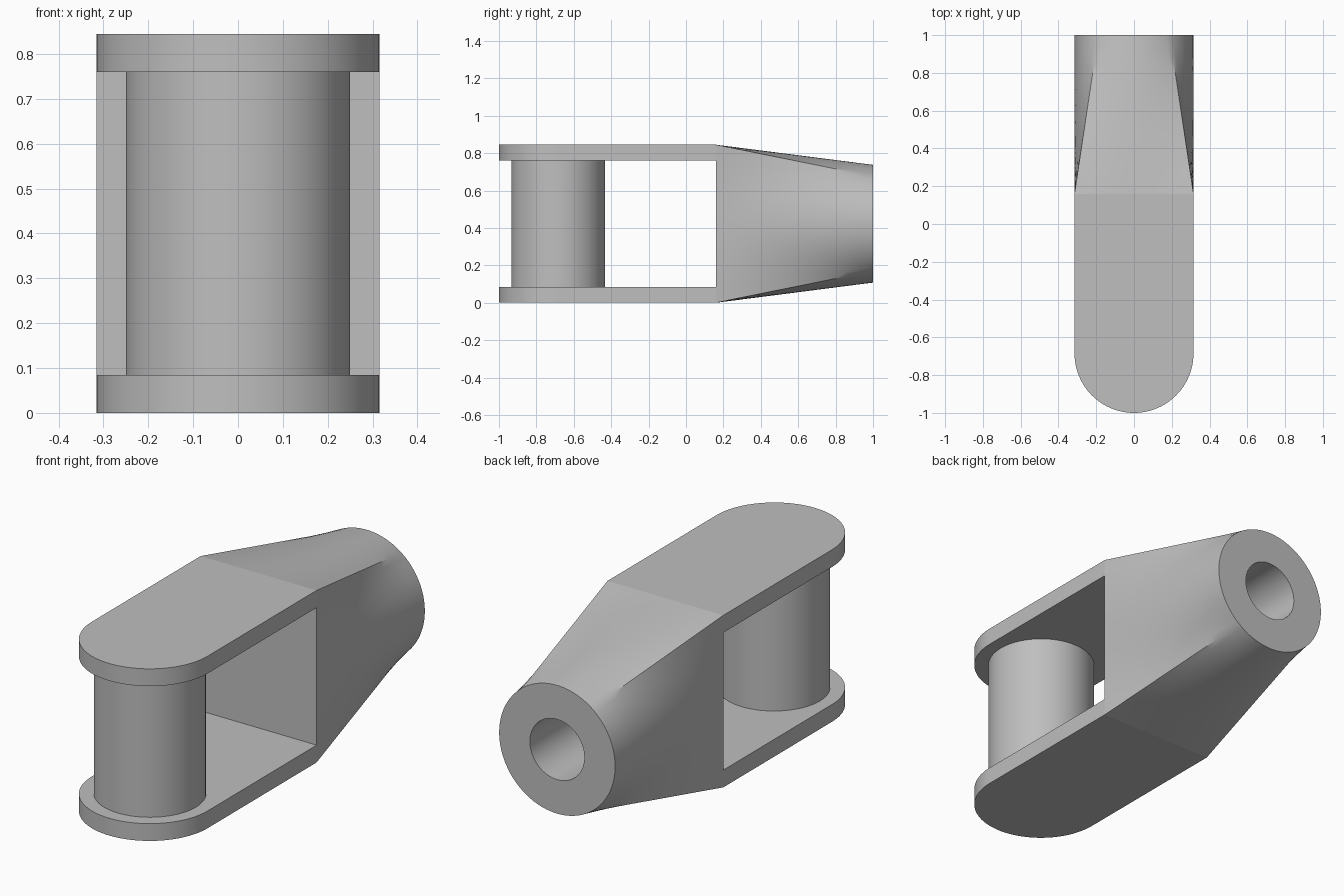
import bpy, bmesh, math

W = 0.315          # half width, also end radius
H = 0.845          # overall height
T = 0.085          # plate thickness
Y0 = 0.16          # where plates meet the tapered socket
MID = H / 2

if "Cube" in bpy.data.objects:
    bpy.data.objects.remove(bpy.data.objects["Cube"], do_unlink=True)

# Single plain grey material
grey = bpy.data.materials.new("plain grey")
grey.use_nodes = True
colour = (0.52, 0.52, 0.52, 1)
grey.diffuse_color = colour
grey.node_tree.nodes["Principled BSDF"].inputs["Base Color"].default_value = colour


def finish(name, bm):
    bmesh.ops.recalc_face_normals(bm, faces=bm.faces)
    mesh = bpy.data.meshes.new(name)
    bm.to_mesh(mesh)
    bm.free()
    mesh.materials.append(grey)
    obj = bpy.data.objects.new(name, mesh)
    bpy.context.collection.objects.link(obj)
    bpy.ops.object.select_all(action='DESELECT')
    obj.select_set(True)
    bpy.context.view_layer.objects.active = obj
    bpy.ops.object.shade_smooth_by_angle(angle=math.radians(25))
    return obj


def skin(name, rings):
    """Bridge a list of equal-length point rings and cap both ends."""
    bm = bmesh.new()
    loops = [[bm.verts.new(p) for p in ring] for ring in rings]
    n = len(loops[0])
    for a, b in zip(loops, loops[1:]):
        for i in range(n):
            j = (i + 1) % n
            bm.faces.new((a[i], a[j], b[j], b[i]))
    bm.faces.new(loops[0])
    bm.faces.new(loops[-1])
    return finish(name, bm)


# Fork plates: straight sides with a half-round front end
outline = [(W, Y0), (-W, Y0)]
for i in range(49):
    a = math.pi + math.pi * i / 48
    outline.append((W * math.cos(a), W - 1 + W * math.sin(a)))
for name, z in (("lower_plate", 0), ("upper_plate", H - T)):
    skin(name, [[(x, y, h) for x, y in outline] for h in (z, z + T)])

# Cross pin between the plates
circle = [2 * math.pi * i / 72 for i in range(72)]
skin("cross_pin", [[(0.25 * math.cos(a), -0.683 + 0.25 * math.sin(a), z)
                    for a in circle] for z in (T, H - T)])

# Ring angles, with vertices exactly on the rectangle corners
corner = math.atan2(MID, W)
stops = [0, corner, math.pi - corner, math.pi + corner,
         2 * math.pi - corner, 2 * math.pi]
angles = []
for a, b in zip(stops, stops[1:]):
    steps = max(2, round((b - a) / 0.075))
    angles += [a + (b - a) * i / steps for i in range(steps)]


def rect_point(a):
    c, s = math.cos(a), math.sin(a)
    k = 1 / max(abs(c) / W, abs(s) / MID)
    return c * k, s * k


def round_ring(r, y):
    return [(r * math.cos(a), y, MID + r * math.sin(a)) for a in angles]


# Tapered socket: rectangle blending to a circle, with a blind bore
rings = []
for k in range(13):
    t = k / 12
    ring = []
    for a in angles:
        x, z = rect_point(a)
        ring.append((x + (W * math.cos(a) - x) * t, Y0 + (1 - Y0) * t,
                     MID + z + (W * math.sin(a) - z) * t))
    rings.append(ring)
rings += [round_ring(0.148, 1), round_ring(0.148, 0.4)]
skin("tapered_socket", rings)
